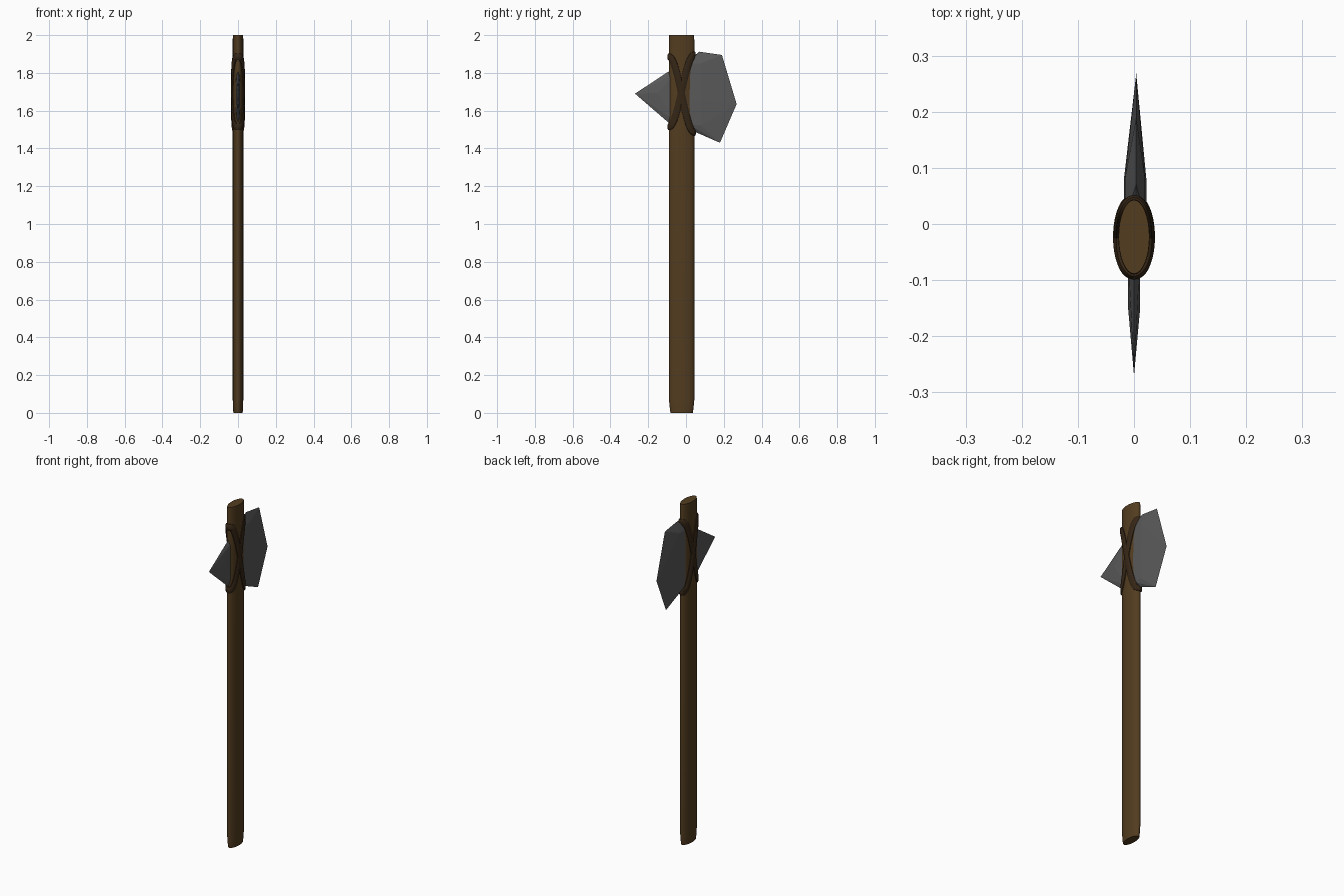
import bpy, bmesh
from math import sin, cos, pi, radians
from mathutils import Vector

if "Cube" in bpy.data.objects:
    bpy.data.objects.remove(bpy.data.objects["Cube"])

CY, RX, RY = -0.023, 0.028, 0.067   # handle axis and oval radii
SIDES = 32


def material(name, rgb):
    m = bpy.data.materials.new(name)
    m.diffuse_color = (*rgb, 1)
    m.use_nodes = True
    m.node_tree.nodes["Principled BSDF"].inputs["Base Color"].default_value = m.diffuse_color
    return m


def finish(bm, name, mat, smooth=False):
    bmesh.ops.recalc_face_normals(bm, faces=bm.faces)
    me = bpy.data.meshes.new(name)
    bm.to_mesh(me)
    bm.free()
    ob = bpy.data.objects.new(name, me)
    bpy.context.collection.objects.link(ob)
    me.materials.append(mat)
    if smooth:
        bpy.ops.object.select_all(action='DESELECT')
        ob.select_set(True)
        bpy.context.view_layer.objects.active = ob
        bpy.ops.object.shade_smooth_by_angle(angle=radians(40))
    return ob


def bridge(bm, a, b):
    n = len(a)
    for i in range(n):
        bm.faces.new((a[i], a[(i + 1) % n], b[(i + 1) % n], b[i]))


def hull(name, points, mat):
    bm = bmesh.new()
    for p in points:
        bm.verts.new(p)
    res = bmesh.ops.convex_hull(bm, input=bm.verts)
    loose = [v for v in bm.verts if not v.link_faces]
    bmesh.ops.delete(bm, geom=loose, context='VERTS')
    return finish(bm, name, mat)


def binding(name, z_mid, rise, lift, mat):
    """Strap looped diagonally round the oval handle."""
    def point(t):
        u = cos(t)
        return Vector((RX * sin(t), CY + RY * u, z_mid + rise * sin(u * pi / 2)))
    bm = bmesh.new()
    rings = []
    steps = 56
    for i in range(steps):
        t = 2 * pi * i / steps
        tan = (point(t + 0.01) - point(t - 0.01)).normalized()
        out = Vector((sin(t) / RX, cos(t) / RY, 0)).normalized()
        side = tan.cross(out).normalized() * 0.018
        section = [(-1, -0.004), (-1, 0.003), (-0.6, lift), (0.6, lift), (1, 0.003), (1, -0.004)]
        rings.append([bm.verts.new(point(t) + side * s + out * h) for s, h in section])
    for i in range(steps):
        bridge(bm, rings[i], rings[(i + 1) % steps])
    finish(bm, name, mat, True)


wood = material("wood", (0.085, 0.045, 0.014))
hide = material("hide", (0.035, 0.019, 0.008))
stone = material("stone", (0.10, 0.10, 0.10))

# oval handle, slightly narrowed at both ends
bm = bmesh.new()
loops = []
for z, s in ((0, 0.88), (0.02, 0.93), (0.07, 1), (1.97, 1), (2, 0.98)):
    loops.append([bm.verts.new((RX * s * sin(2 * pi * i / SIDES),
                                CY + RY * s * cos(2 * pi * i / SIDES), z))
                  for i in range(SIDES)])
for a, b in zip(loops, loops[1:]):
    bridge(bm, a, b)
bm.faces.new(loops[0])
bm.faces.new(loops[-1])
finish(bm, "handle", wood, True)

# chipped stone blade: thin edge outline around a thicker core
edge = [(0.02, 1.87), (0.07, 1.912), (0.19, 1.895), (0.268, 1.635), (0.18, 1.43), (0.02, 1.50)]
blade = [(0.004, y, z) for y, z in edge]
for x in (-0.018, 0.022):
    blade += [(x, 0.08, 1.65), (x * 0.9, 0.08, 1.85), (x * 0.9, 0.08, 1.52),
              (x * 0.9, 0.01, 1.85), (x * 0.9, 0.01, 1.53), (x, 0.01, 1.65)]
hull("stone_blade", blade, stone)

# pointed stone spike at the back
spike = [(0, -0.27, 1.69), (0, -0.05, 1.835), (0, -0.05, 1.50)]
for x in (-0.0105, 0.011):
    spike += [(x, -0.15, 1.695), (x, -0.05, 1.80), (x, -0.05, 1.54)]
hull("stone_spike", spike, stone)

# crossed hide bindings
binding("binding_a", 1.685, -0.20, 0.009, hide)
binding("binding_b", 1.705, 0.19, 0.0075, hide)
